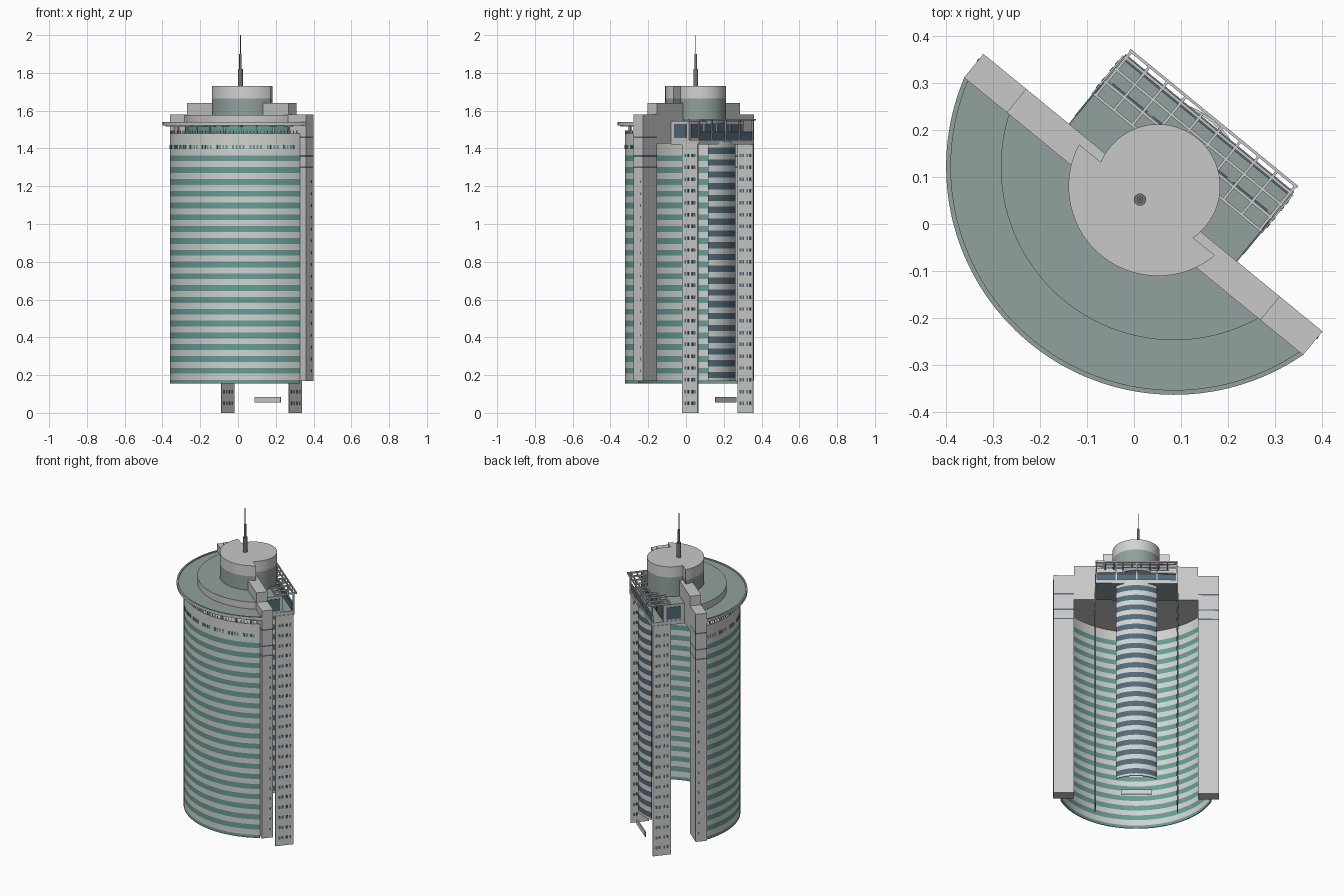
import bpy, bmesh, math
from mathutils import Matrix, Vector

if "Cube" in bpy.data.objects:
    bpy.data.objects.remove(bpy.data.objects["Cube"])

# Local frame: x runs along the flat back of the tower, y points out of the back
FRAME = Matrix.Translation((-0.0085, 0.007, 0)) @ Matrix.Rotation(math.radians(-39.3), 4, 'Z')
CY = 0.148      # centre of the big curved front
CHORD = 0.012   # flat back line
CORE = 0.094    # centre of drum and rear core


def material(name, srgb):
    m = bpy.data.materials.new(name)
    m.diffuse_color = [((c + 0.055) / 1.055) ** 2.4 for c in srgb] + [1]
    m.use_nodes = True
    m.node_tree.nodes["Principled BSDF"].inputs["Base Color"].default_value = m.diffuse_color
    return m


WHITE = material("pale concrete", (0.82, 0.83, 0.82))
GREY = material("light grey panel", (0.78, 0.785, 0.78))
TEAL = material("teal glass", (0.40, 0.62, 0.59))
BLUE = material("slate blue glass", (0.32, 0.42, 0.48))
ROOF = material("grey green roof", (0.57, 0.63, 0.62))
METAL = material("dark metal", (0.45, 0.46, 0.46))


def finish(name, bm, mats, smooth=False):
    bmesh.ops.recalc_face_normals(bm, faces=bm.faces)
    me = bpy.data.meshes.new(name)
    bm.to_mesh(me)
    bm.free()
    for m in mats:
        me.materials.append(m)
    ob = bpy.data.objects.new(name, me)
    ob.matrix_world = FRAME
    bpy.context.collection.objects.link(ob)
    if smooth:
        bpy.ops.object.select_all(action='DESELECT')
        ob.select_set(True)
        bpy.context.view_layer.objects.active = ob
        bpy.ops.object.shade_smooth_by_angle(angle=math.radians(30))
    return ob


def prism(name, pts, bands, cap=None, smooth=False):
    """Extrude an outline through bands: [z0, mat, z1, mat, z2 ...]."""
    zs, wall = bands[0::2], bands[1::2]
    cap = cap or wall[-1]
    mats = list(dict.fromkeys(wall + [cap]))
    bm = bmesh.new()
    rings = [[bm.verts.new((x, y, z)) for x, y in pts] for z in zs]
    n = len(pts)
    for k, m in enumerate(wall):
        for i in range(n):
            j = (i + 1) % n
            f = bm.faces.new((rings[k][i], rings[k][j], rings[k + 1][j], rings[k + 1][i]))
            f.material_index = mats.index(m)
    for ring in (rings[0], rings[-1]):
        bm.faces.new(ring).material_index = mats.index(cap)
    return finish(name, bm, mats, smooth)


def boxes(name, items, mat):
    """items: (centre, size, turn about z)"""
    bm = bmesh.new()
    for c, s, a in items:
        m = Matrix.Translation(c) @ Matrix.Rotation(a, 4, 'Z') @ Matrix.Diagonal((*s, 1))
        bmesh.ops.create_cube(bm, size=1, matrix=m)
    return finish(name, bm, [mat])


def rect(x0, x1, y0, y1):
    return [(x0, y0), (x1, y0), (x1, y1), (x0, y1)]


def arc(r, a0, a1, cy, n=64):
    return [(r * math.cos(a0 + (a1 - a0) * i / n), cy + r * math.sin(a0 + (a1 - a0) * i / n))
            for i in range(n + 1)]


def front_arc(r, cy=CY, cut=CHORD, n=64):
    t = math.asin((cy - cut) / r)
    return arc(r, math.pi + t, 2 * math.pi - t, cy, n)


def striped(z0, first, step, height, count, z1, base, stripe):
    bands = [z0]
    for k in range(count):
        c = first + step * k
        bands += [base, c - height / 2, stripe, c + height / 2]
    return bands + [base, z1]


STEP = 0.0625

# Curved front shell, open at the back, with storey stripes
shell = front_arc(0.445) + front_arc(0.44)[::-1]
prism("curved_front_wall", shell,
      [0.155, TEAL, 0.173] + striped(0, 0.223, STEP, 0.031, 19, 1.48, WHITE, TEAL)[1:],
      WHITE, True)
prism("top_floor_slab", front_arc(0.441), [1.425, GREY, 1.465], GREY, True)

# Small windows and railing near the top of the front wall
marks, rails, posts = [], [], []
for i in range(60):
    a = math.radians(200 + 140 * i / 59)
    d = Vector((math.cos(a), math.sin(a), 0))
    o = Vector((0, CY, 0))
    if i % 5 != 4:
        marks.append((o + d * 0.445 + Vector((0, 0, 1.408)), (0.004, 0.010, 0.02), a))
    rails.append((o + d * 0.442 + Vector((0, 0, 1.487)), (0.003, 0.004, 0.016), a))
    if i % 5 == 2:
        posts.append((o + d * 0.425 + Vector((0, 0, 1.495)), (0.008, 0.008, 0.062), a))
        posts.append((o + d * 0.42 + Vector((0, 0, 1.521)), (0.10, 0.006, 0.01), a))
boxes("upper_wall_windows", marks, TEAL)
boxes("terrace_railing", rails, GREY)
boxes("canopy_posts", posts, WHITE)

# Recessed top floor, canopy ring and roof tier
prism("recessed_glass_floor", front_arc(0.366), [1.46, TEAL, 1.53], ROOF, True)
prism("canopy_disc", front_arc(0.48), [1.525, GREY, 1.536], ROOF, True)
prism("canopy_rim", front_arc(0.484) + front_arc(0.474)[::-1], [1.522, GREY, 1.541], ROOF, True)
prism("roof_tier", front_arc(0.368), [1.53, GREY, 1.578], ROOF, True)

# Tall end slabs and stepped blocks beside the drum
for side, s in (("left", -1), ("right", 1)):
    x0, x1 = sorted((s * 0.348, s * 0.465))
    bands = [0.17]
    for z in (1.30, 1.36, 1.46):
        bands += [GREY, z - 0.004, BLUE, z + 0.004]
    prism(side + "_end_slab", rect(x0, x1, CHORD, 0.077), bands + [GREY, 1.58], GREY)
    boxes(side + "_slab_windows",
          [((s * 0.465, 0.06, 0.223 + STEP * k), (0.003, 0.007, 0.014), 0) for k in range(17)], BLUE)
    x0, x1 = sorted((s * 0.10, s * 0.348))
    prism(side + "_step_block", rect(x0, x1, CHORD, 0.077), [1.425, GREY, 1.64], GREY)

    # Thin rear pillar with paired windows on both faces
    prism(side + "_rear_pillar", rect(s * 0.231 - 0.003, s * 0.231 + 0.003, 0.156, 0.262),
          [0, WHITE, 1.425])
    wins = []
    for k in range(22):
        for y in (0.178, 0.196, 0.224, 0.242):
            wins.append(((s * 0.231, y, 0.05 + STEP * k), (0.0085, 0.011, 0.018), 0))
    boxes(side + "_pillar_windows", wins, BLUE)

# Rear curved core with blue stripes
t = math.acos(0.115 / 0.183)
core = arc(0.183, t, math.pi - t, CORE, 24) + arc(0.177, t, math.pi - t, CORE, 24)[::-1]
prism("rear_core", core, striped(0.17, 0.20, STEP, 0.033, 20, 1.44, WHITE, BLUE), WHITE, True)

# Entrance plate near the ground
prism("entrance_plate", rect(-0.088, 0.088, 0.260, 0.266), [0.055, WHITE, 0.085])

# Rear penthouse, terrace and its windows
prism("rear_terrace", rect(-0.231, 0.231, 0.077, 0.268), [1.42, GREY, 1.445], ROOF)
prism("rear_penthouse", rect(-0.229, 0.229, 0.07, 0.20), [1.44, GREY, 1.545], ROOF)
panes = [((x, 0.20, 1.492), (0.095, 0.006, 0.075), 0) for x in (-0.165, -0.055, 0.055, 0.165)]
panes += [((s * 0.229, 0.14, 1.492), (0.006, 0.085, 0.075), 0) for s in (-1, 1)]
boxes("penthouse_windows", panes, BLUE)
prism("terrace_glass", rect(-0.222, 0.222, 0.255, 0.26), [1.445, BLUE, 1.485])

# Pergola grid above the terrace
beams = [((0, y, 1.552), (0.46, 0.006, 0.01), 0) for y in (0.16, 0.195, 0.23, 0.262, 0.28)]
beams += [((-0.225 + 0.05 * k, 0.22, 1.552), (0.006, 0.12, 0.01), 0) for k in range(10)]
beams += [((x, 0.263, 1.497), (0.008, 0.008, 0.105), 0) for x in (-0.225, -0.115, 0, 0.115, 0.225)]
beams += [((0, 0.263, 1.488), (0.45, 0.006, 0.006), 0)]
boxes("pergola", beams, GREY)

# Stepped round drum on the roof
rear_t = math.asin((0.057 - CORE) / 0.132)
drum = front_arc(0.19, CORE, 0.057) + arc(0.132, rear_t, math.pi - rear_t, CORE)
prism("roof_drum", drum, [1.53, ROOF, 1.665, WHITE, 1.73], GREY, True)

# Antenna mast
mast = bmesh.new()
for r, z0, z1 in ((0.013, 1.73, 1.82), (0.0065, 1.82, 1.90), (0.0025, 1.90, 2.0)):
    bmesh.ops.create_cone(mast, cap_ends=True, segments=16, radius1=r, radius2=r, depth=z1 - z0,
                          matrix=Matrix.Translation((-0.012, 0.048, (z0 + z1) / 2)))
finish("antenna_mast", mast, [METAL], True)
